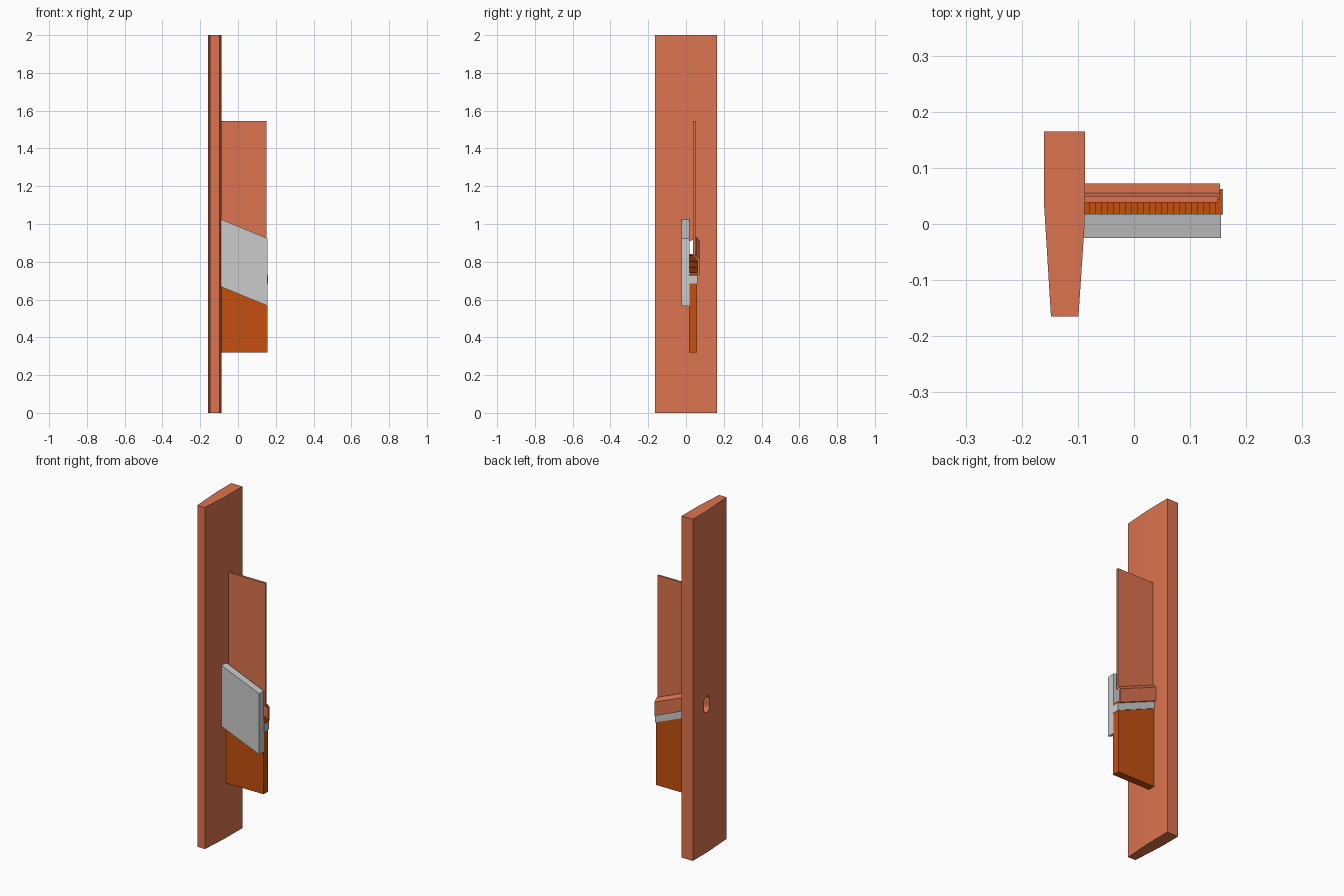
import bpy, bmesh, math

if "Cube" in bpy.data.objects:
    bpy.data.objects.remove(bpy.data.objects["Cube"])

SLOPE = -0.42          # fall of the stair along x
X0 = -0.095            # stair start, just inside the wall face


def material(name, rgb):
    m = bpy.data.materials.new(name)
    m.diffuse_color = (*rgb, 1)
    m.use_nodes = True
    m.node_tree.nodes["Principled BSDF"].inputs["Base Color"].default_value = m.diffuse_color
    return m


BRICK = material("brick", (0.72, 0.175, 0.08))
ORANGE = material("orange", (0.56, 0.08, 0.005))


def loft(name, start, end, mat=None):
    """Solid between two matching outlines."""
    bm = bmesh.new()
    a = [bm.verts.new(p) for p in start]
    b = [bm.verts.new(p) for p in end]
    n = len(a)
    bm.faces.new(a)
    bm.faces.new(b[::-1])
    for i in range(n):
        bm.faces.new((a[i], b[i], b[(i + 1) % n], a[(i + 1) % n]))
    bmesh.ops.recalc_face_normals(bm, faces=bm.faces)
    me = bpy.data.meshes.new(name)
    bm.to_mesh(me)
    bm.free()
    ob = bpy.data.objects.new(name, me)
    bpy.context.collection.objects.link(ob)
    if mat:
        me.materials.append(mat)
    return ob


def along_x(name, yz, x0, x1, mat=None, level=()):
    """Extrude a y-z profile along x, following the slope except at level points."""
    end = [(x1, y, z + (0 if i in level else SLOPE * (x1 + 0.09)))
           for i, (y, z) in enumerate(yz)]
    start = [(x0, y, z) for y, z in yz]
    return loft(name, start, end, mat)


# Tall wall with tapered plan
plan = [(-0.16, 0.165), (-0.16, 0.03), (-0.148, -0.165),
        (-0.099, -0.165), (-0.088, 0.0), (-0.087, 0.165)]
wall = loft("wall", [(x, y, 0) for x, y in plan], [(x, y, 2) for x, y in plan], BRICK)

# Rounded doorway through the wall
r, cy, cz, half = 0.027, 0.036, 0.868, 0.02
capsule = []
for k, side in ((0, 1), (math.pi, -1)):
    for i in range(9):
        t = k + math.pi * i / 8
        capsule.append((cy + r * math.cos(t), cz + side * half + r * math.sin(t)))
cutter = loft("doorway_cutter", [(-0.3, y, z) for y, z in capsule],
              [(0.1, y, z) for y, z in capsule], BRICK)
cutter.hide_render = True
mod = wall.modifiers.new("doorway", "BOOLEAN")
mod.operation, mod.solver, mod.object = "DIFFERENCE", "EXACT", cutter
bpy.context.view_layer.objects.active = wall
bpy.ops.object.modifier_apply(modifier=mod.name)
bpy.data.objects.remove(cutter)

# Sloping grey side plate and the shelf below the steps
along_x("side_plate", [(-0.025, 0.67), (0.018, 0.67), (0.018, 1.027), (-0.025, 1.027)],
        X0, 0.155)
along_x("stair_shelf", [(0.017, 0.79), (0.062, 0.79), (0.062, 0.833), (0.017, 0.833)],
        X0, 0.159)

# Lower panel: level foot, sloping top
along_x("lower_panel", [(0.015, 0.32), (0.058, 0.32), (0.058, 0.792), (0.015, 0.792)],
        X0, 0.155, ORANGE, level=(0, 1))

# Upper panel: level top, sloping foot
along_x("upper_panel", [(0.038, 0.925), (0.05, 0.925), (0.05, 1.545), (0.038, 1.545)],
        X0, 0.15, BRICK, level=(2, 3))

# Sloping hood behind the steps
along_x("rear_hood", [(0.044, 0.933), (0.055, 0.933), (0.072, 0.913), (0.072, 0.832),
                      (0.06, 0.832), (0.06, 0.91), (0.052, 0.922), (0.044, 0.922)],
        X0, 0.153, BRICK)

# Flight of small steps: one stepped outline extruded in y
N, xs, xe = 23, -0.09, 0.156
run = (xe - xs) / N
outline = [(xs, 0.82)]
for i in range(N):
    z = 0.841 + SLOPE * run * i
    outline += [(xs + run * i, z), (xs + run * (i + 1), z)]
outline.append((xe, 0.82 + SLOPE * (xe - xs)))
loft("steps", [(x, 0.0175, z) for x, z in outline],
     [(x, 0.061, z) for x, z in outline], ORANGE)
